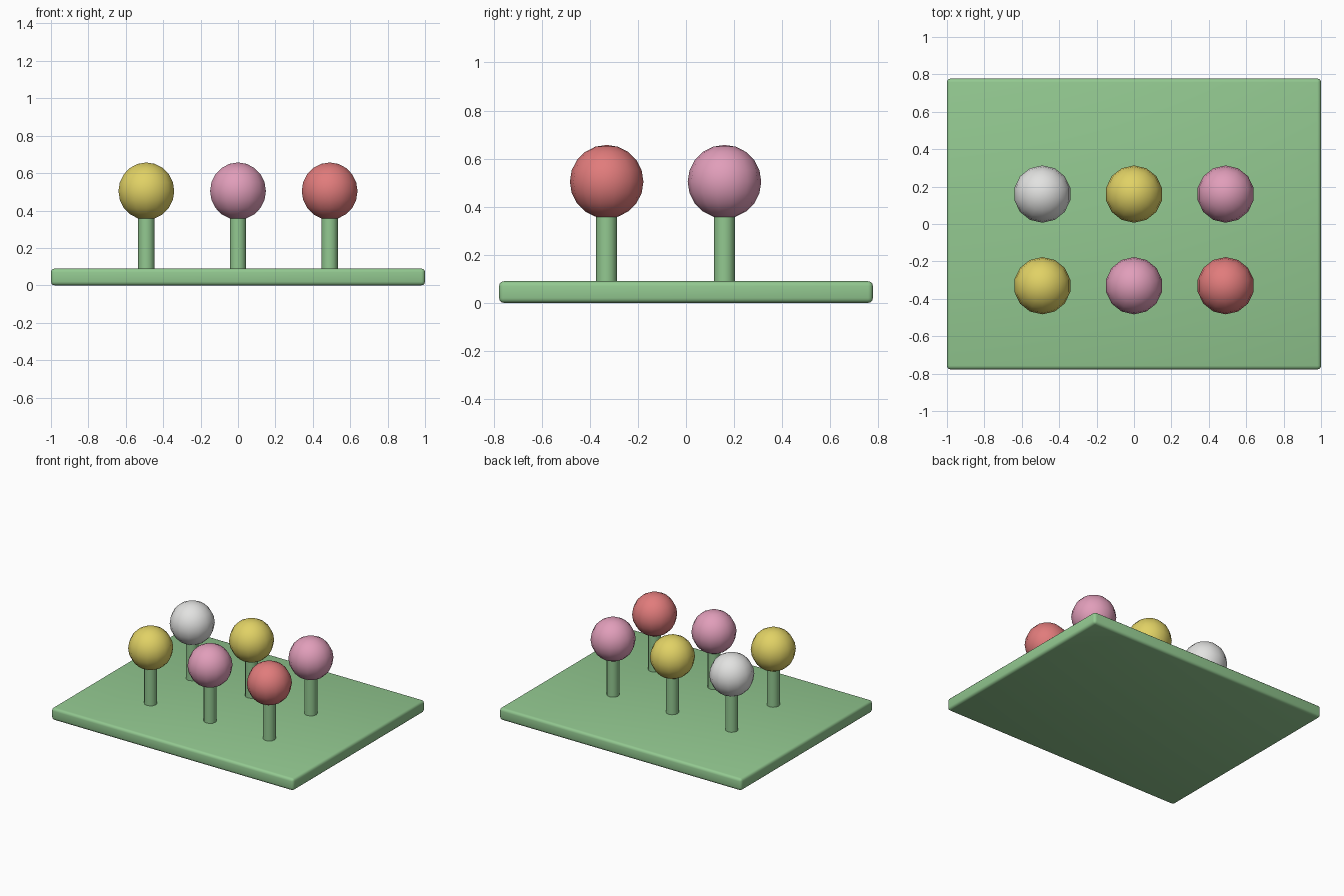
import bpy
import math

if "Cube" in bpy.data.objects:
    bpy.data.objects.remove(bpy.data.objects["Cube"])


def material(name, rgb):
    m = bpy.data.materials.new(name)
    m.diffuse_color = (*rgb, 1)
    m.use_nodes = True
    m.node_tree.nodes["Principled BSDF"].inputs["Base Color"].default_value = m.diffuse_color
    return m


GREEN = material("leaf green", (0.29, 0.58, 0.28))
YELLOW = material("yellow", (0.75, 0.64, 0.13))
PINK = material("pink", (0.75, 0.34, 0.49))
RED = material("red", (0.75, 0.20, 0.20))
WHITE = material("white", (0.76, 0.76, 0.75))


def finish(name, mat, angle=60):
    ob = bpy.context.object
    ob.name = name
    ob.data.materials.append(mat)
    bpy.ops.object.shade_smooth_by_angle(angle=math.radians(angle))
    return ob


# Ground slab with softly rounded edges
bpy.ops.mesh.primitive_cube_add(size=1, location=(0, 0, 0.045))
slab = bpy.context.object
slab.scale = (2, 1.555, 0.09)
bpy.ops.object.transform_apply(location=False, rotation=False, scale=True)
bevel = slab.modifiers.new("rounded edges", "BEVEL")
bevel.width = 0.02
bevel.segments = 3
bpy.ops.object.modifier_apply(modifier=bevel.name)
finish("ground_slab", GREEN)

# Two rows of round flowers on stems
SPACING = 0.49
rows = [("front", -0.33, (YELLOW, PINK, RED)),
        ("back", 0.16, (WHITE, YELLOW, PINK))]
for row, y, colours in rows:
    for i, colour in enumerate(colours):
        x = (i - 1) * SPACING
        bpy.ops.mesh.primitive_cylinder_add(
            vertices=12, radius=0.044, depth=0.32, location=(x, y, 0.235))
        finish(f"{row}_stem_{i + 1}", GREEN)
        bpy.ops.mesh.primitive_uv_sphere_add(
            segments=14, ring_count=10, radius=0.153, location=(x, y, 0.504))
        finish(f"{row}_flower_{i + 1}", colour)
